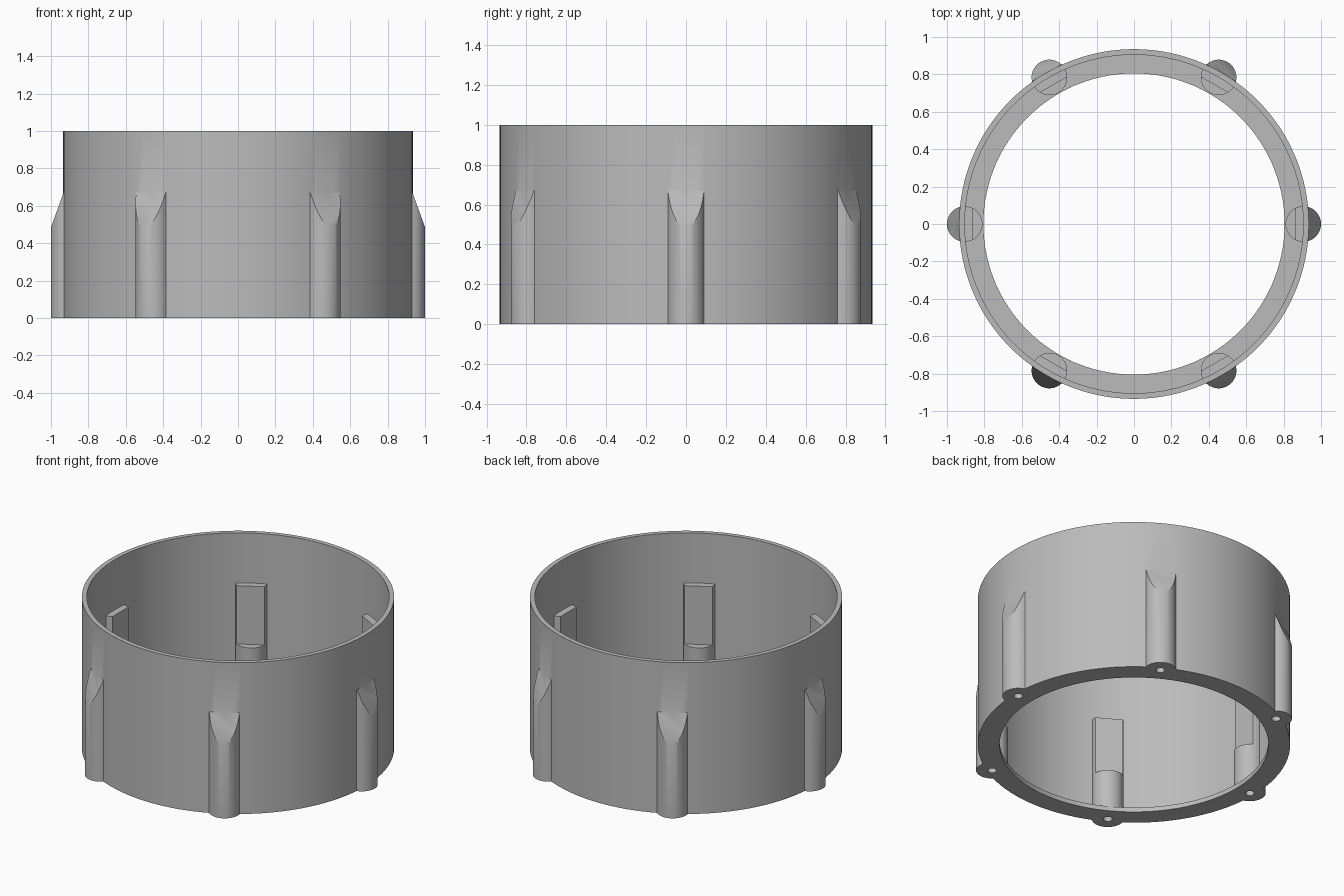
import bpy, bmesh, math
from mathutils import Matrix, Vector

if "Cube" in bpy.data.objects:
    bpy.data.objects.remove(bpy.data.objects["Cube"])

OUTER, INNER, LIP = 0.935, 0.905, 0.805   # wall radii and base flange opening
BOSS_AT, BOSS_R = 0.905, 0.095
BOSS_TOP, SHELF, FLANGE = 0.67, 0.285, 0.03
COUNT = 6

grey = bpy.data.materials.new("plain grey")
grey.use_nodes = True
COLOUR = (0.5, 0.5, 0.5, 1)
grey.diffuse_color = COLOUR
grey.node_tree.nodes["Principled BSDF"].inputs["Base Color"].default_value = COLOUR


def make_object(name, bm):
    bmesh.ops.recalc_face_normals(bm, faces=bm.faces)
    mesh = bpy.data.meshes.new(name)
    bm.to_mesh(mesh)
    bm.free()
    mesh.materials.append(grey)
    obj = bpy.data.objects.new(name, mesh)
    bpy.context.collection.objects.link(obj)
    return obj


def add_cylinder(bm, radius, z0, z1, segments):
    place = Matrix.Translation((BOSS_AT, 0, (z0 + z1) / 2))
    bmesh.ops.create_cone(bm, cap_ends=True, segments=segments, radius1=radius,
                          radius2=radius, depth=z1 - z0, matrix=place)


def repeat_around(bm):
    source = bm.verts[:] + bm.edges[:] + bm.faces[:]
    for i in range(1, COUNT):
        copy = bmesh.ops.duplicate(bm, geom=source)["geom"]
        verts = [g for g in copy if isinstance(g, bmesh.types.BMVert)]
        turn = Matrix.Rotation(math.tau * i / COUNT, 3, "Z")
        bmesh.ops.rotate(bm, verts=verts, cent=(0, 0, 0), matrix=turn)


def combine(target, tool, operation):
    mod = target.modifiers.new("join", "BOOLEAN")
    mod.operation, mod.solver, mod.object = operation, "EXACT", tool
    bpy.context.view_layer.objects.active = target
    bpy.ops.object.modifier_apply(modifier=mod.name)
    bpy.data.objects.remove(tool)


# Tube wall with an inward flange at the base
bm = bmesh.new()
profile = [(LIP, 0), (OUTER, 0), (OUTER, 1), (INNER, 1), (INNER, FLANGE), (LIP, FLANGE)]
verts = [bm.verts.new((r, 0, z)) for r, z in profile]
edges = [bm.edges.new((a, b)) for a, b in zip(verts, verts[1:] + verts[:1])]
bmesh.ops.spin(bm, geom=verts + edges, cent=(0, 0, 0), axis=(0, 0, 1),
               angle=math.tau, steps=120, use_duplicate=False)
bmesh.ops.remove_doubles(bm, verts=bm.verts, dist=0.0001)
housing = make_object("housing", bm)

# Screw bosses, sloped off towards the wall on the outside
bm = bmesh.new()
add_cylinder(bm, BOSS_R, 0, BOSS_TOP, 48)
low, high = Vector((1.0, 0, 0.485)), Vector((OUTER - 0.002, 0, BOSS_TOP))
normal = Vector((high.z - low.z, 0, low.x - high.x))
cut = bmesh.ops.bisect_plane(bm, geom=bm.verts[:] + bm.edges[:] + bm.faces[:],
                             plane_co=low, plane_no=normal, clear_outer=True)
rim = [g for g in cut["geom_cut"] if isinstance(g, bmesh.types.BMEdge)]
bmesh.ops.holes_fill(bm, edges=rim)
repeat_around(bm)
bosses = make_object("bosses", bm)

# Flat step on the inner side of each boss
bm = bmesh.new()
box = Matrix.Translation((0.76, 0, SHELF + 0.25)) @ Matrix.Diagonal((0.2, 0.3, 0.5, 1))
bmesh.ops.create_cube(bm, size=1, matrix=box)
repeat_around(bm)
combine(bosses, make_object("step_cutter", bm), "DIFFERENCE")
combine(housing, bosses, "UNION")

# Screw holes from below
bm = bmesh.new()
add_cylinder(bm, 0.027, -0.1, 0.22, 24)
repeat_around(bm)
combine(housing, make_object("hole_cutter", bm), "DIFFERENCE")

bpy.ops.object.select_all(action="DESELECT")
housing.select_set(True)
bpy.context.view_layer.objects.active = housing
bpy.ops.object.shade_smooth_by_angle(angle=math.radians(25))
